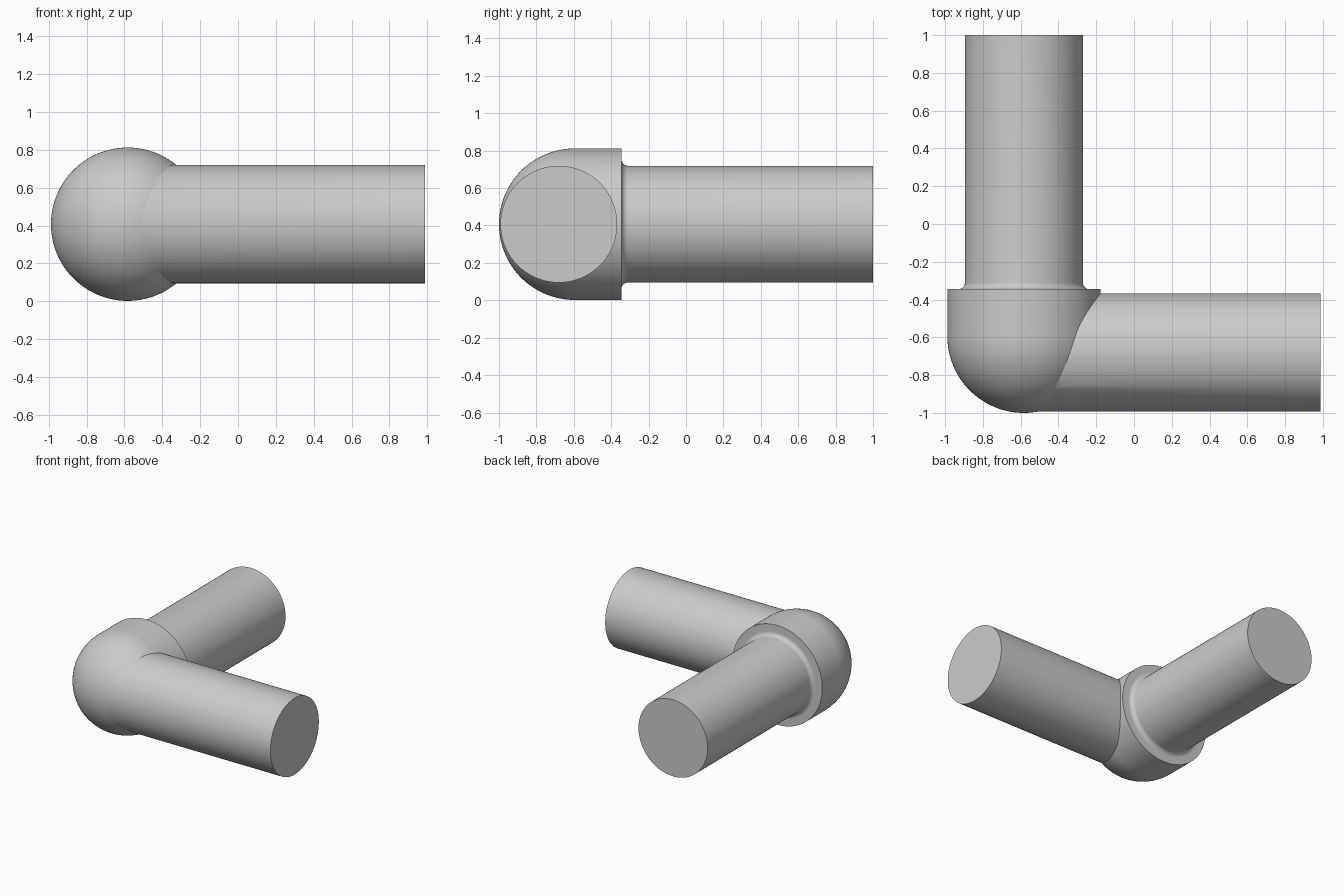
import bpy, bmesh
from math import sin, cos, pi, radians
from mathutils import Matrix, Vector

cube = bpy.data.objects.get("Cube")
if cube:
    bpy.data.objects.remove(cube)

SEG = 128
BALL_R, ROD_R, FILLET = 0.405, 0.312, 0.035
CX, CY, CZ = -0.583, -0.595, 0.407
SHOULDER_Y, ROD_END_Y = -0.345, 1.0
ARM_Y, ARM_END_X = -0.68, 0.987

# One matte grey for the whole fitting
grey = bpy.data.materials.new("light grey")
grey.use_nodes = True
colour = (0.6, 0.6, 0.6, 1)
grey.diffuse_color = colour
grey.node_tree.nodes["Principled BSDF"].inputs["Base Color"].default_value = colour


def revolve(name, profile, axis_rotation, location):
    """Turn a (radius, height) profile round z, then lay it along its axis."""
    bm = bmesh.new()
    verts = [bm.verts.new((r, 0, h)) for r, h in profile]
    edges = [bm.edges.new(pair) for pair in zip(verts, verts[1:])]
    bmesh.ops.spin(bm, geom=verts + edges, cent=(0, 0, 0), axis=(0, 0, 1),
                   angle=2 * pi, steps=SEG, use_duplicate=False)
    bmesh.ops.remove_doubles(bm, verts=bm.verts, dist=1e-5)
    bmesh.ops.transform(bm, matrix=Matrix.Translation(location) @ axis_rotation, verts=bm.verts)
    bmesh.ops.recalc_face_normals(bm, faces=bm.faces)
    mesh = bpy.data.meshes.new(name)
    bm.to_mesh(mesh)
    bm.free()
    mesh.materials.append(grey)
    obj = bpy.data.objects.new(name, mesh)
    bpy.context.collection.objects.link(obj)
    return obj


# Domed body with shoulder, fillet and rear rod
shoulder = SHOULDER_Y - CY
dome = [(BALL_R * sin(i * pi / 64), -BALL_R * cos(i * pi / 64)) for i in range(33)]
dome[0] = (0, -BALL_R)
fillet = [(ROD_R + FILLET * (1 - sin(a)), shoulder + FILLET * (1 - cos(a)))
          for a in (i * pi / 20 for i in range(11))]
rod_end = ROD_END_Y - CY
body = revolve("elbow_body", dome + [(BALL_R, shoulder)] + fillet
               + [(ROD_R, rod_end), (0, rod_end)],
               Matrix.Rotation(radians(-90), 4, "X"), Vector((CX, CY, CZ)))

# Side arm, starting inside the dome
length = ARM_END_X - CX
arm = revolve("side_arm", [(0, 0), (ROD_R, 0), (ROD_R, length), (0, length)],
              Matrix.Rotation(radians(90), 4, "Y"), Vector((CX, ARM_Y, CZ)))

# Fuse the arm into the body
fuse = body.modifiers.new("fuse_arm", "BOOLEAN")
fuse.operation = "UNION"
fuse.solver = "EXACT"
fuse.object = arm
bpy.ops.object.select_all(action="DESELECT")
body.select_set(True)
bpy.context.view_layer.objects.active = body
bpy.ops.object.modifier_apply(modifier=fuse.name)
bpy.data.objects.remove(arm)
bpy.ops.object.shade_smooth_by_angle(angle=radians(25))
